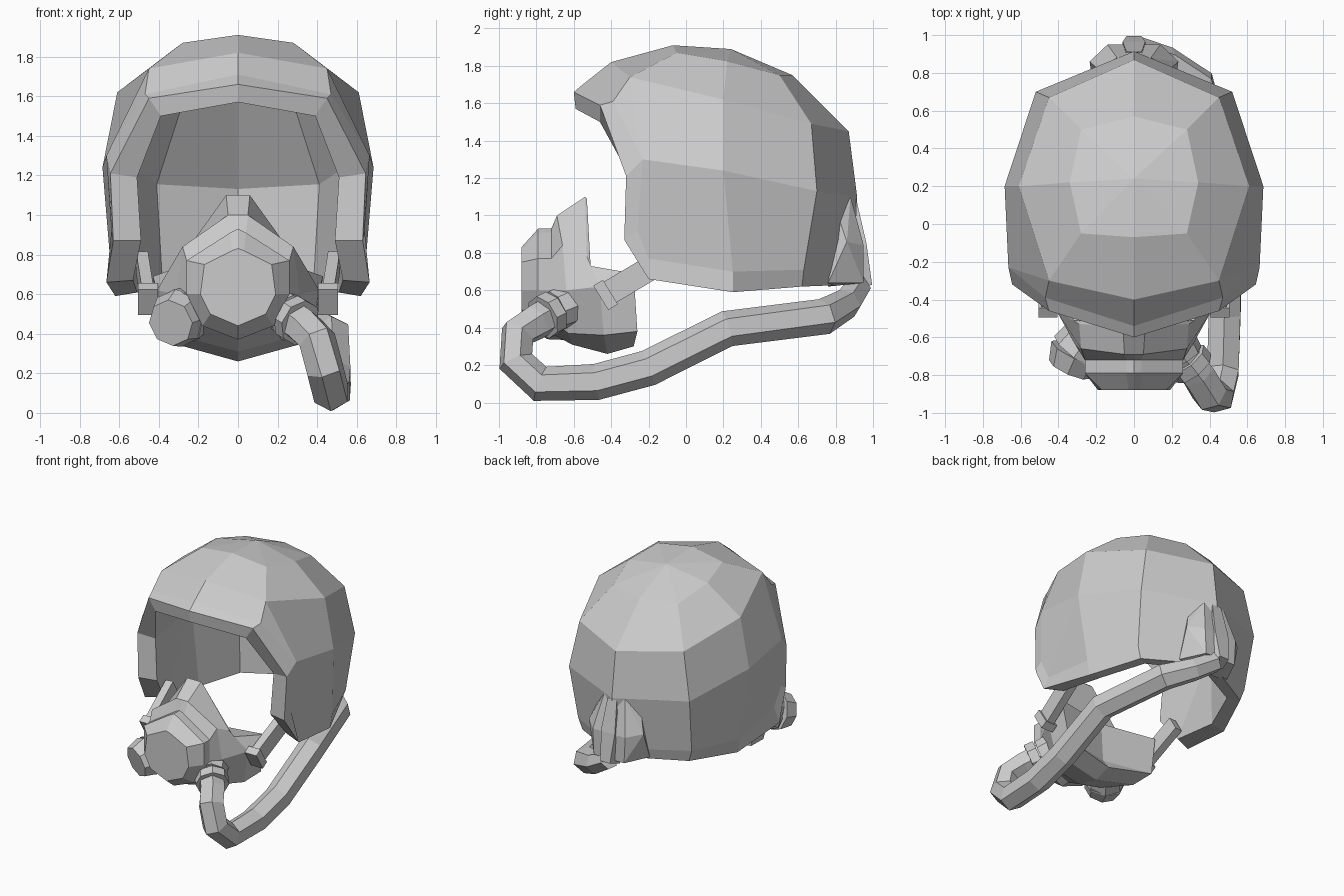
import bpy, bmesh
from math import radians
from mathutils import Vector

if "Cube" in bpy.data.objects:
    bpy.data.objects.remove(bpy.data.objects["Cube"])

def finish(name, bm, mirror=False):
    bmesh.ops.remove_doubles(bm, verts=bm.verts, dist=0.0005)
    bmesh.ops.recalc_face_normals(bm, faces=bm.faces)
    me = bpy.data.meshes.new(name)
    bm.to_mesh(me)
    bm.free()
    ob = bpy.data.objects.new(name, me)
    bpy.context.collection.objects.link(ob)
    if mirror:
        ob.modifiers.new("mirror", 'MIRROR')
    return ob

def bridge(bm, a, b):
    for i in range(len(a) - 1):
        bm.faces.new((a[i], a[i + 1], b[i + 1], b[i]))

def loft(name, rings, cap_first=False):
    bm = bmesh.new()
    vs = [[bm.verts.new(p) for p in r] for r in rings]
    for a, b in zip(vs, vs[1:]):
        bridge(bm, a, b)
    if cap_first:
        bm.faces.new(vs[0])
    return finish(name, bm, True)

def hull(name, pts, mirror=False):
    bm = bmesh.new()
    for p in pts:
        bm.verts.new(p)
    bmesh.ops.convex_hull(bm, input=bm.verts)
    return finish(name, bm, mirror)

def prism(name, a, b, r1, r2, sides):
    a, b = Vector(a), Vector(b)
    bm = bmesh.new()
    bmesh.ops.create_cone(bm, cap_ends=True, segments=sides, radius1=r1, radius2=r2, depth=(b - a).length)
    ob = finish(name, bm)
    ob.location = (a + b) / 2
    ob.rotation_euler = (b - a).to_track_quat('Z', 'Y').to_euler()
    return ob

def bar(name, a, b, width, thick):
    a, b = Vector(a), Vector(b)
    side = (b - a).cross(Vector((1, 0, 0))).normalized() * width / 2
    flat = (b - a).cross(side).normalized() * thick / 2
    return hull(name, [p + s * side + t * flat for p in (a, b) for s in (-1, 1) for t in (-1, 1)], True)

# Helmet shell: crown rings (front to back, right half) and the edge loops round the opening
pole = (0, .24, 1.89)
ring1 = [(0, -.07, 1.91), (.28, -.05, 1.87), (.34, .22, 1.825), (.28, .5, 1.75), (0, .57, 1.75)]
ring2 = [(0, -.4, 1.82), (.45, -.3, 1.74), (.61, .2, 1.62), (.45, .67, 1.49), (0, .87, 1.45)]
ring3 = [(.685, .2, 1.24), (.52, .70, 1.13), (0, .915, 1.1)]
crease = [(0, -.54, 1.71), (.47, -.39, 1.61), (.665, -.23, 1.30), (.64, -.26, .92),
          (.62, -.20, .77), (.64, .25, .70), (.49, .63, .71), (0, .89, .70)]
rim = [(0, -.6, 1.66), (.45, -.46, 1.59), (.645, -.32, 1.21), (.63, -.33, .87),
       (.665, -.20, .66), (.62, .25, .59), (.46, .62, .62), (0, .87, .63)]
lip = [(0, -.59, 1.57), (.39, -.46, 1.50), (.51, -.29, 1.19), (.49, -.30, .87),
       (.53, -.15, .67), (.51, .25, .61), (.38, .57, .63), (0, .76, .64)]
inner2 = ring2[:3] + [(.35, .49, 1.66), (0, .53, 1.70)]

def dome(bm, k, mid, edge):
    c = Vector((0, .2, 1.25))
    new = lambda p: bm.verts.new(c + (Vector(p) - c) * k)
    top = new(pole)
    r1, r2, r3 = ([new(p) for p in r] for r in (ring1, mid, ring3))
    for a, b in zip(r1, r1[1:]):
        bm.faces.new((top, a, b))
    bridge(bm, r1, r2)
    bridge(bm, r2[2:], r3)
    bridge(bm, r2[:2], edge[:2])
    bridge(bm, r3, edge[5:])
    bm.faces.new((r2[1], edge[1], edge[2]))
    bm.faces.new((r2[1], r2[2], r3[0], edge[2]))
    bm.faces.new((edge[2], r3[0], edge[4], edge[3]))
    bm.faces.new((r3[0], edge[5], edge[4]))

bm = bmesh.new()
loops = [[bm.verts.new(p) for p in r] for r in (crease, rim, lip)]
dome(bm, 1, ring2, loops[0])
dome(bm, .79, inner2, loops[2])
bridge(bm, loops[0], loops[1])
bridge(bm, loops[1], loops[2])
finish("helmet_shell", bm, True)

# Face mask cup, closed across the back
outline = [(0, .93), (.04, .91), (.26, .77), (.26, .6), (.18, .44), (0, .37)]
plate = [(0, .83), (.03, .82), (.17, .75), (.19, .6), (.14, .5), (0, .44)]
back = [(0, -.53, 1.09), (.06, -.53, 1.09), (.32, -.51, .73), (.43, -.28, .69), (.38, -.26, .38), (0, -.28, .30)]
loft("mask_cup", [
    [(x, -.88, z) for x, z in plate],
    [(x, -.79, z) for x, z in outline],
    [(x, -.72, z) for x, z in outline],
    [(0, -.69, 1.0), (.05, -.69, 1.0), (.28, -.66, .84), (.31, -.64, .6), (.22, -.63, .37), (0, -.61, .31)],
    [(0, -.54, 1.1), (.06, -.54, 1.1), (.29, -.53, .78), (.41, -.46, .62), (.36, -.44, .36), (0, -.42, .26)],
    back,
    [(0, y - (.08 if 2 < i < 5 else 0), z) for i, (x, y, z) in enumerate(back)],
], True)

# Filter on the left of the mask
prism("filter_base", (-.20, -.54, .52), (-.30, -.68, .48), .12, .15, 8)
prism("filter_cap", (-.30, -.68, .48), (-.34, -.77, .455), .15, .12, 8)

# Hose collars and hose
prism("hose_socket", (.19, -.58, .54), (.26, -.70, .49), .12, .11, 8)
prism("hose_collar", (.275, -.715, .48), (.315, -.765, .455), .12, .12, 8)
path = [(.24, -.68, .50), (.34, -.80, .43), (.40, -.90, .37), (.44, -.91, .22), (.47, -.78, .10), (.48, -.48, .11),
        (.485, -.20, .185), (.475, .22, .395), (.34, .74, .46), (.17, .86, .53), (.02, .92, .62)]
cu = bpy.data.curves.new("hose", 'CURVE')
cu.dimensions = '3D'
cu.bevel_depth = .097
cu.bevel_resolution = 1
cu.use_fill_caps = True
sp = cu.splines.new('POLY')
sp.points.add(len(path) - 1)
for p, co in zip(sp.points, path):
    p.co = (*co, 1)
    p.tilt = radians(30)
sp.points[-2].radius = .85
sp.points[-1].radius = .75
sp.use_smooth = False
bpy.context.collection.objects.link(bpy.data.objects.new("hose", cu))

# Valve housing on the back of the helmet, with its central ridge
half = [(.09, .88, 1.10), (.19, .82, .98), (.235, .86, .86), (.22, .76, .64), (.13, .76, .62), (.14, .95, .84), (.13, .95, .64)]
hull("valve_housing", [(s * x, y, z) for x, y, z in half for s in (-1, 1)])
hull("valve_ridge", [(s * x, y, z) for x, y, z in
     [(.04, .91, 1.09), (.06, .965, .85), (.04, .995, .63), (.06, .9, .60)] for s in (-1, 1)])

# Straps and clips joining mask to helmet
bar("mask_strap", (.485, -.12, .76), (.455, -.44, .57), .13, .06)
bar("strap_clip", (.455, -.47, .64), (.455, -.39, .51), .06, .10)
